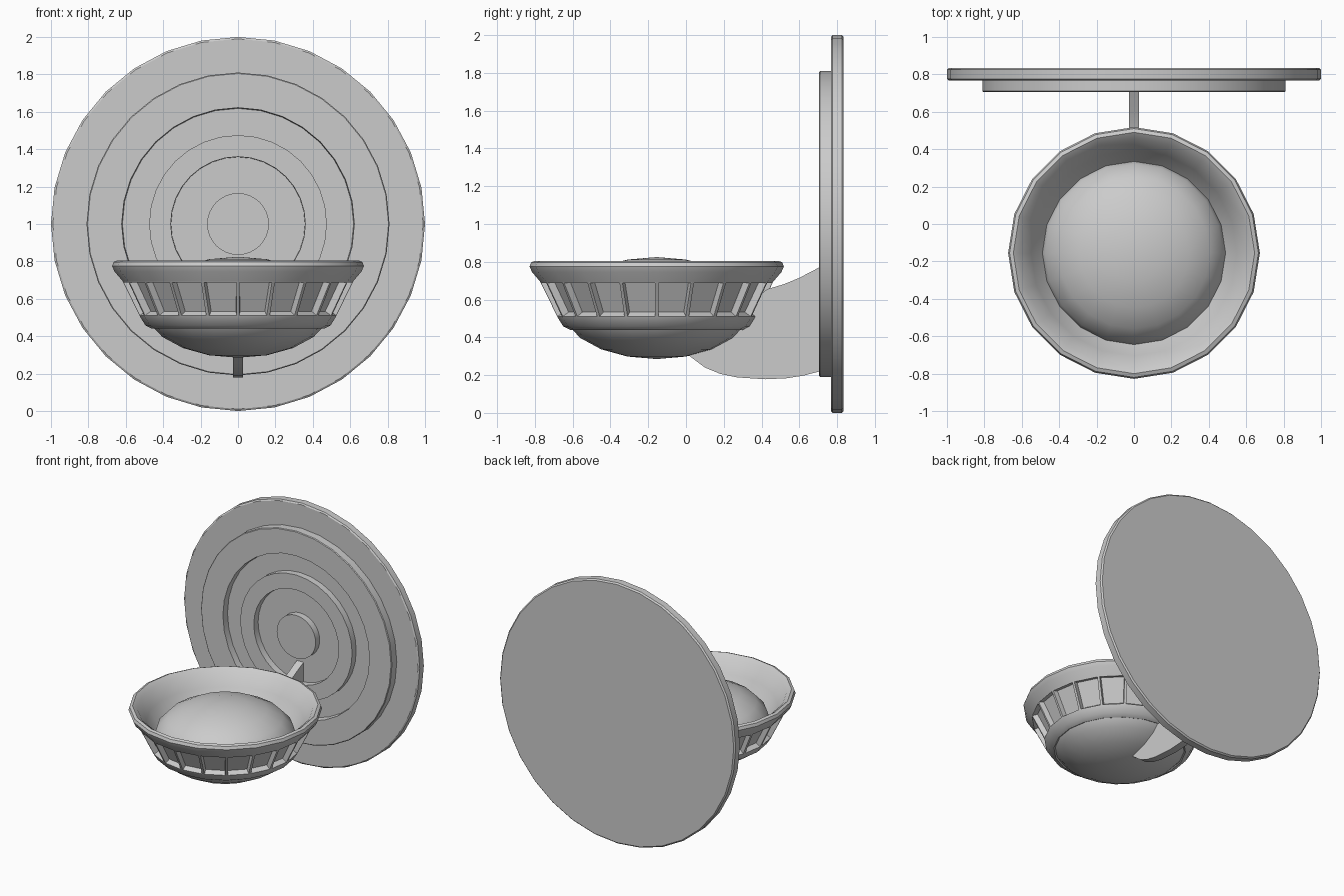
import bpy, bmesh
from math import sin, cos, tau
from mathutils import Matrix, Vector

if "Cube" in bpy.data.objects:
    bpy.data.objects.remove(bpy.data.objects["Cube"])


def finish(bm, name, matrix, angle=0.6):
    bmesh.ops.recalc_face_normals(bm, faces=bm.faces)
    bm.transform(matrix)
    mesh = bpy.data.meshes.new(name)
    bm.to_mesh(mesh)
    bm.free()
    obj = bpy.data.objects.new(name, mesh)
    bpy.context.collection.objects.link(obj)
    bpy.ops.object.select_all(action='DESELECT')
    obj.select_set(True)
    bpy.context.view_layer.objects.active = obj
    bpy.ops.object.shade_smooth_by_angle(angle=angle)
    return obj


def lathe(profile, sides, closed=False):
    """Revolve (radius, height) points about z; returns bmesh and faces per profile segment."""
    bm = bmesh.new()
    rings = []
    for r, h in profile:
        if r == 0:
            rings.append([bm.verts.new((0, 0, h))] * sides)
        else:
            rings.append([bm.verts.new((r * cos(tau * i / sides), r * sin(tau * i / sides), h))
                          for i in range(sides)])
    bands = []
    count = len(rings) if closed else len(rings) - 1
    for k in range(count):
        a, b = rings[k], rings[(k + 1) % len(rings)]
        band = []
        for i in range(sides):
            j = (i + 1) % sides
            corners = list(dict.fromkeys((a[i], a[j], b[j], b[i])))
            band.append(bm.faces.new(corners))
        bands.append(band)
    return bm, bands


# Wall plate with stepped concentric rings; height runs towards the front
plate_profile = [(0, 0), (0.99, 0), (1.0, 0.01), (1.0, 0.06), (0.99, 0.067), (0.81, 0.067),
                 (0.81, 0.125), (0.805, 0.13), (0.622, 0.13), (0.618, 0.08), (0.475, 0.08),
                 (0.475, 0.13), (0.36, 0.13), (0.358, 0.08), (0.165, 0.08), (0.165, 0.13), (0, 0.13)]
bm, _ = lathe(plate_profile, 32)
finish(bm, "wall_plate", Matrix.Translation((0, 0.835, 1.0)) @ Matrix.Rotation(tau / 4, 4, 'X'))

# Flared bowl ring with a band of recessed panels
bowl_profile = [(0.42, 0.46), (0.46, 0.44), (0.495, 0.458), (0.523, 0.503), (0.617, 0.695),
                (0.66, 0.745), (0.673, 0.775), (0.665, 0.797), (0.645, 0.805), (0.61, 0.78),
                (0.55, 0.69), (0.49, 0.59), (0.44, 0.54)]
bowl_centre = Vector((0, -0.155, 0))
bm, bands = lathe(bowl_profile, 20, closed=True)
bmesh.ops.recalc_face_normals(bm, faces=bm.faces)
panels = bands[3]
bmesh.ops.inset_individual(bm, faces=panels, thickness=0.012)
bmesh.ops.inset_individual(bm, faces=panels, thickness=0.009, depth=-0.038)
finish(bm, "bowl_ring", Matrix.Translation(bowl_centre))

# Flattened globe seated in the bowl
bm = bmesh.new()
bmesh.ops.create_uvsphere(bm, u_segments=20, v_segments=10, radius=1)
finish(bm, "globe", Matrix.Translation(bowl_centre + Vector((0, 0, 0.555)))
       @ Matrix.Diagonal((0.5, 0.5, 0.27, 1)), 1.0)

# Thin curved bracket, side outline in (y, z)
outline = [(-0.02, 0.33), (0.02, 0.30), (0.10, 0.24), (0.18, 0.207), (0.27, 0.188), (0.42, 0.178),
           (0.53, 0.183), (0.62, 0.197), (0.77, 0.235), (0.77, 0.80), (0.705, 0.77),
           (0.60, 0.715), (0.52, 0.682), (0.43, 0.655), (0.36, 0.60), (0.25, 0.56)]
bm = bmesh.new()
face = bm.faces.new([bm.verts.new((-0.028, y, z)) for y, z in outline])
side = bmesh.ops.extrude_face_region(bm, geom=[face])
bmesh.ops.translate(bm, vec=(0.056, 0, 0),
                    verts=[v for v in side["geom"] if isinstance(v, bmesh.types.BMVert)])
finish(bm, "bracket", Matrix.Identity(4))
